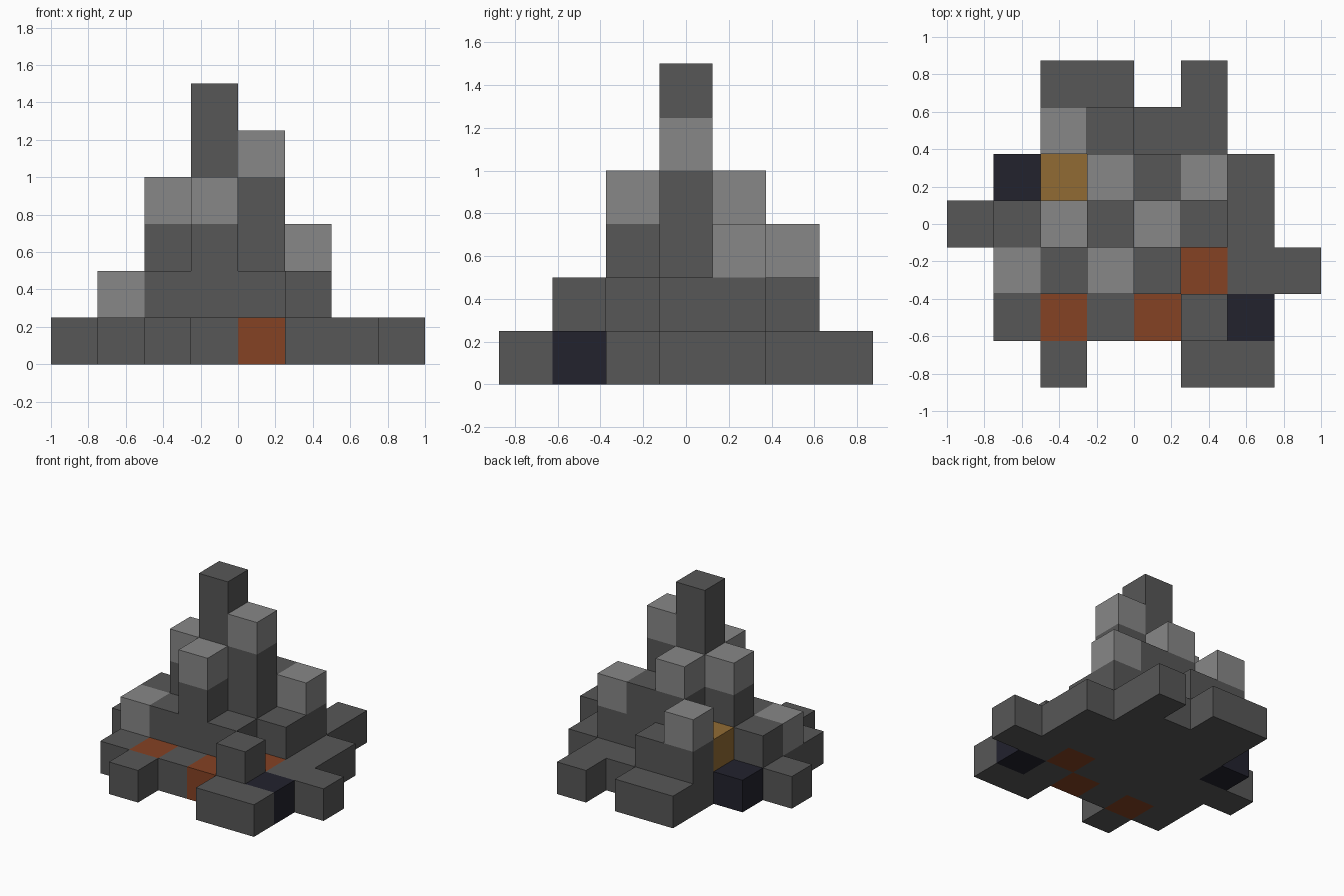
import bpy
import bmesh
from mathutils import Vector

CELL = 0.25

# Column heights in blocks, back row first, left to right along x
HEIGHTS = [
    "..11.1..",
    "..3211..",
    ".124331.",
    "1246521.",
    ".2242111",
    ".111121.",
    "..1..11.",
]
# Kind of the topmost block in each column
TOPS = [
    "..ss.s..",
    "..psss..",
    ".nopsps.",
    "sspspss.",
    ".pspsrss",
    ".srsrsn.",
    "..s..ss.",
]
# Object name, material name and linear colour for each kind
KINDS = {
    "s": ("rock_mass", "dark stone", (0.095, 0.095, 0.095)),
    "p": ("pale_caps", "pale stone", (0.245, 0.245, 0.245)),
    "r": ("rust_blocks", "rust", (0.235, 0.054, 0.017)),
    "o": ("ochre_block", "ochre", (0.285, 0.148, 0.034)),
    "n": ("navy_blocks", "navy black", (0.016, 0.016, 0.027)),
}
AXES = [Vector(a) for a in ((1, 0, 0), (0, 1, 0), (0, 0, 1))]


def make_material(name, colour):
    mat = bpy.data.materials.new(name)
    mat.use_nodes = True
    rgba = (*colour, 1)
    mat.diffuse_color = rgba
    shader = mat.node_tree.nodes["Principled BSDF"]
    shader.inputs["Base Color"].default_value = rgba
    shader.inputs["Roughness"].default_value = 0.9
    return mat


def fill_cells():
    """Stack each column: plain stone below, its own kind on top."""
    cells = {}
    for row, (heights, tops) in enumerate(zip(HEIGHTS, TOPS)):
        y = len(HEIGHTS) - 1 - row
        for x, (height, top) in enumerate(zip(heights, tops)):
            if height == ".":
                continue
            for z in range(int(height)):
                cells[x, y, z] = "s"
            cells[x, y, int(height) - 1] = top
    return cells


def build_part(cells, kind):
    """Make the exposed faces of all blocks of one kind."""
    name, mat_name, colour = KINDS[kind]
    shift = Vector((len(HEIGHTS[0]), len(HEIGHTS), 0)) / 2
    bm = bmesh.new()
    for cell, cell_kind in cells.items():
        if cell_kind != kind:
            continue
        centre = Vector(cell) + Vector((0.5, 0.5, 0.5)) - shift
        for i in range(3):
            for sign in (-1, 1):
                normal = AXES[i] * sign
                if tuple(int(c) for c in Vector(cell) + normal) in cells:
                    continue
                u, v = AXES[(i + 1) % 3] / 2, AXES[(i + 2) % 3] * sign / 2
                mid = centre + normal / 2
                corners = (mid - u - v, mid + u - v, mid + u + v, mid - u + v)
                bm.faces.new([bm.verts.new(c * CELL) for c in corners])
    bmesh.ops.remove_doubles(bm, verts=bm.verts, dist=CELL / 100)
    mesh = bpy.data.meshes.new(name)
    bm.to_mesh(mesh)
    bm.free()
    mesh.materials.append(make_material(mat_name, colour))
    bpy.context.collection.objects.link(bpy.data.objects.new(name, mesh))


# Remove the default cube
default = bpy.data.objects.get("Cube")
if default:
    bpy.data.objects.remove(default, do_unlink=True)

# Build the rocky spire, one object per kind of block
blocks = fill_cells()
for key in KINDS:
    build_part(blocks, key)
